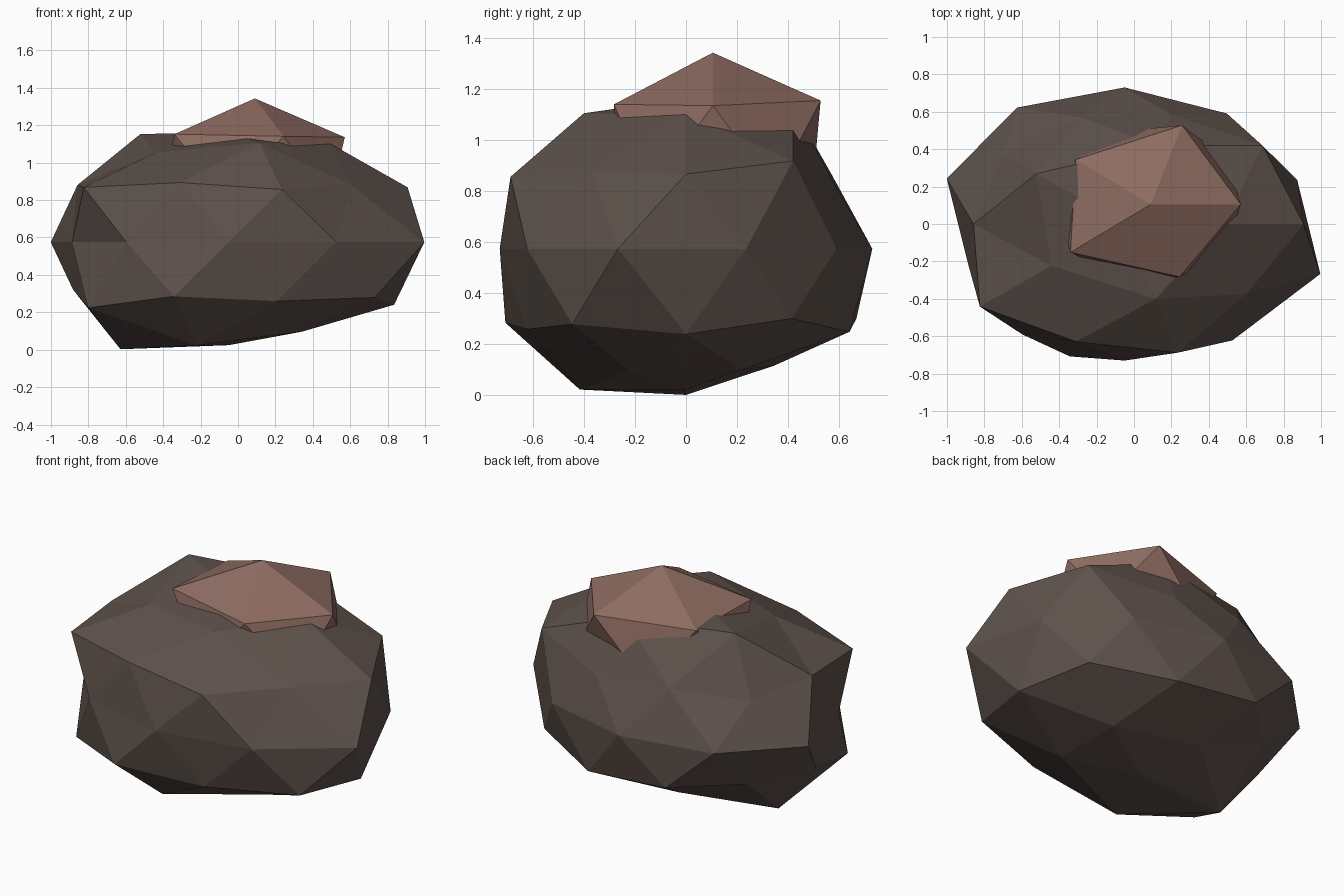
import bpy, bmesh, math
from itertools import groupby

cube = bpy.data.objects.get("Cube")
if cube:
    bpy.data.objects.remove(cube, do_unlink=True)


def make_material(name, rgb):
    mat = bpy.data.materials.new(name)
    mat.use_nodes = True
    mat.diffuse_color = (*rgb, 1)
    mat.node_tree.nodes["Principled BSDF"].inputs["Base Color"].default_value = (*rgb, 1)
    return mat


def latitude(v):
    return round(v.co.z, 2)


def azimuth(v):
    return round(math.degrees(math.atan2(v.co.y, v.co.x))) % 360


def make_rock(name, detail, rings, scale, center, mat):
    """Icosphere pushed in and out along its radii; rings run bottom to top,
    each listing radius percentages counter-clockwise from +x."""
    bm = bmesh.new()
    bmesh.ops.create_icosphere(bm, subdivisions=detail, radius=1)
    ordered = sorted(bm.verts, key=lambda v: (latitude(v), azimuth(v)))
    levels = [list(group) for _, group in groupby(ordered, latitude)]
    for level, ring in zip(levels, rings):
        for vert, percent in zip(level, ring):
            vert.co *= percent / 100
    bmesh.ops.scale(bm, vec=scale, verts=bm.verts)
    bmesh.ops.translate(bm, vec=center, verts=bm.verts)
    mesh = bpy.data.meshes.new(name)
    bm.to_mesh(mesh)
    bm.free()
    mesh.materials.append(mat)
    obj = bpy.data.objects.new(name, mesh)
    bpy.context.collection.objects.link(obj)
    return obj


dark_stone = make_material("dark brown stone", (.11, .082, .07))
pink_stone = make_material("dusty pink stone", (.27, .15, .12))

# Large boulder
boulder_rings = [
    [90],
    [91, 88, 110, 106, 92],
    [104, 101, 88, 109, 98],
    [100, 100, 93, 106, 108],
    [97, 93, 93, 98, 100, 88, 93, 93, 98, 110],
    [107, 88, 90, 107, 103],
    [107, 90, 95, 99, 95],
    [102, 107, 111, 92, 102],
    [96],
]
make_rock("boulder", 2, boulder_rings, (1, .785, .612), (-.05, 0, .575), dark_stone)

# Small stone sunk into the top
cap_rings = [
    [100],
    [100] * 5,
    [96, 108, 99, 106, 99],
    [99],
]
make_rock("top_stone", 1, cap_rings, (.56, .46, .37), (.09, .105, .977), pink_stone)
